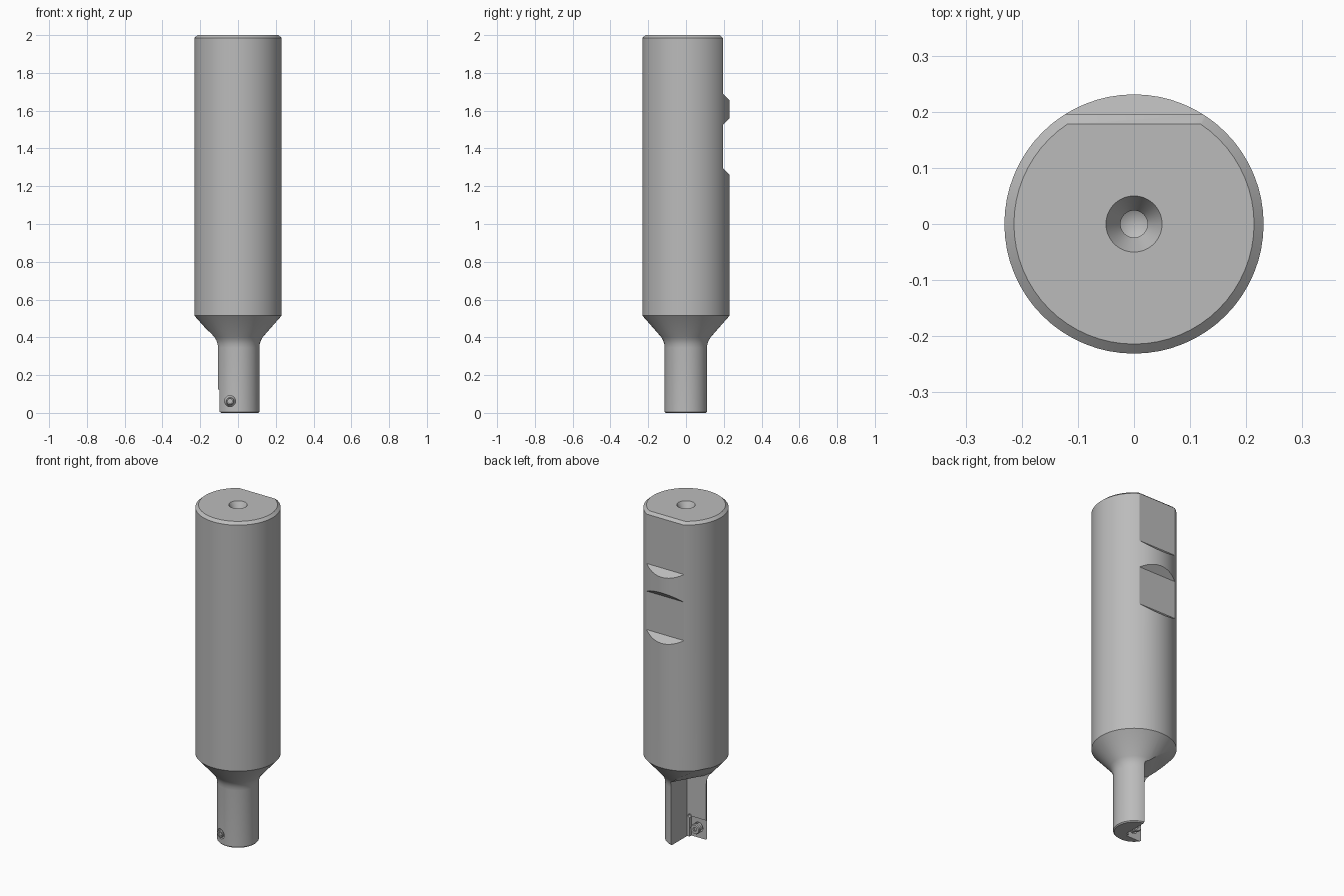
import bpy, bmesh, math
from mathutils import Matrix, Vector

cube = bpy.data.objects.get("Cube")
if cube:
    bpy.data.objects.remove(cube, do_unlink=True)

steel = bpy.data.materials.new("steel grey")
steel.use_nodes = True
COLOR = (0.5, 0.5, 0.5, 1)
steel.diffuse_color = COLOR
steel.node_tree.nodes["Principled BSDF"].inputs["Base Color"].default_value = COLOR


def make(name, bm):
    bmesh.ops.remove_doubles(bm, verts=bm.verts, dist=1e-5)
    bmesh.ops.recalc_face_normals(bm, faces=bm.faces)
    mesh = bpy.data.meshes.new(name)
    bm.to_mesh(mesh)
    bm.free()
    mesh.materials.append(steel)
    obj = bpy.data.objects.new(name, mesh)
    bpy.context.collection.objects.link(obj)
    return obj


def lathe(name, profile, segments=64, matrix=Matrix()):
    """Spin an (r, z) profile about z; the ends lie on the axis."""
    bm = bmesh.new()
    verts = [bm.verts.new((r, 0, z)) for r, z in profile]
    edges = [bm.edges.new(pair) for pair in zip(verts, verts[1:])]
    bmesh.ops.spin(bm, geom=verts + edges, cent=(0, 0, 0), axis=(0, 0, 1),
                   angle=math.tau, steps=segments, use_duplicate=False)
    bmesh.ops.remove_doubles(bm, verts=bm.verts, dist=1e-5)
    bm.transform(matrix)
    return make(name, bm)


def prism(name, profile, direction, width):
    """Extrude a (distance, z) profile sideways; distance runs along direction."""
    d = Vector(direction).normalized()
    side = Vector((-d.y, d.x, 0))
    bm = bmesh.new()
    face = bm.faces.new([bm.verts.new(d * u + Vector((0, 0, z)) - side * width / 2)
                         for u, z in profile])
    new = bmesh.ops.extrude_face_region(bm, geom=[face])["geom"]
    bmesh.ops.translate(bm, vec=side * width,
                        verts=[v for v in new if isinstance(v, bmesh.types.BMVert)])
    return make(name, bm)


def box(name, low, high):
    bm = bmesh.new()
    bmesh.ops.create_cube(bm, size=1)
    low, high = Vector(low), Vector(high)
    for v in bm.verts:
        v.co = Vector(((low[i] + high[i]) / 2 + v.co[i] * (high[i] - low[i]) for i in range(3)))
    return make(name, bm)


def boolean(obj, tool, operation="DIFFERENCE"):
    mod = obj.modifiers.new("cut", "BOOLEAN")
    mod.object, mod.operation, mod.solver = tool, operation, "EXACT"
    depsgraph = bpy.context.evaluated_depsgraph_get()
    mesh = bpy.data.meshes.new_from_object(obj.evaluated_get(depsgraph))
    obj.modifiers.clear()
    obj.data = mesh
    bpy.data.objects.remove(tool, do_unlink=True)


def smooth(obj, degrees=25):
    bpy.ops.object.select_all(action="DESELECT")
    obj.select_set(True)
    bpy.context.view_layer.objects.active = obj
    bpy.ops.object.shade_smooth_by_angle(angle=math.radians(degrees))


# Shank, cone and neck in one turned body, with a centre hole in the top
R, NECK = 0.231, 0.113
body = lathe("tool_body", [
    (0, 0), (NECK - 0.006, 0), (NECK, 0.006), (NECK, 0.345), (0.115, 0.365), (0.121, 0.383),
    (0.131, 0.401), (R, 0.515), (R, 1.985), (0.214, 2), (0.05, 2),
    (0.024, 1.955), (0.024, 1.9), (0, 1.886)])

# Clamping flats on the back, the upper one with a chamfered top edge
FLAT = 0.195
boolean(body, prism("upper_flat_cutter", [
    (0.28, 1.605), (FLAT, 1.69), (FLAT, 1.985), (0.178, 2), (0.16, 2.016), (0.28, 2.016)], (0, 1, 0), 1))
boolean(body, prism("lower_flat_cutter", [
    (0.28, 1.21), (FLAT, 1.295), (FLAT, 1.525), (0.28, 1.61)], (0, 1, 0), 1))

# Chip flute: a quarter of the neck, running out in a slope on the cone
flute = prism("flute_cutter", [
    (-0.2, -0.1), (0.4, -0.1), (0.4, 0.66), (0.2, 0.492), (0.06, 0.39), (0, 0.365), (-0.2, 0.345)],
    (-0.866, 0.5, 0), 1)
boolean(flute, box("quarter_limit", (-0.5, -0.04, -0.2), (0.02, 0.5, 0.8)), "INTERSECT")
boolean(body, flute)

# Insert seat with corner relief, and the screw bore
SCREW_X, SCREW_Z = -0.042, 0.062
along_y = Matrix.Translation((SCREW_X, 0, SCREW_Z)) @ Matrix.Rotation(math.pi / 2, 4, "X")
boolean(body, box("seat_cutter", (-0.2, -0.058, -0.1), (0.004, 0, 0.125)))
relief = Matrix.Translation((0.004, 0, 0.125)) @ Matrix.Rotation(math.pi / 2, 4, "X")
boolean(body, lathe("relief_cutter", [(0, 0), (0.011, 0), (0.011, 0.058), (0, 0.058)], 20, relief))
boolean(body, lathe("bore_cutter", [(0, 0.03), (0.029, 0.03), (0.029, 0.2), (0, 0.2)], 32, along_y))
smooth(body)

# Clamping screw: head over the seat, shaft reaching the front, sockets at both ends
screw = lathe("clamping_screw", [
    (0, 0.022), (0.026, 0.022), (0.03, 0.027), (0.03, 0.038), (0.021, 0.056),
    (0.021, 0.107), (0.018, 0.111), (0, 0.111)], 32, along_y)
for start, end in ((0.01, 0.034), (0.1, 0.12)):
    boolean(screw, lathe("socket_cutter", [(0, start), (0.013, start), (0.013, end), (0, end)], 6, along_y))
smooth(screw)
